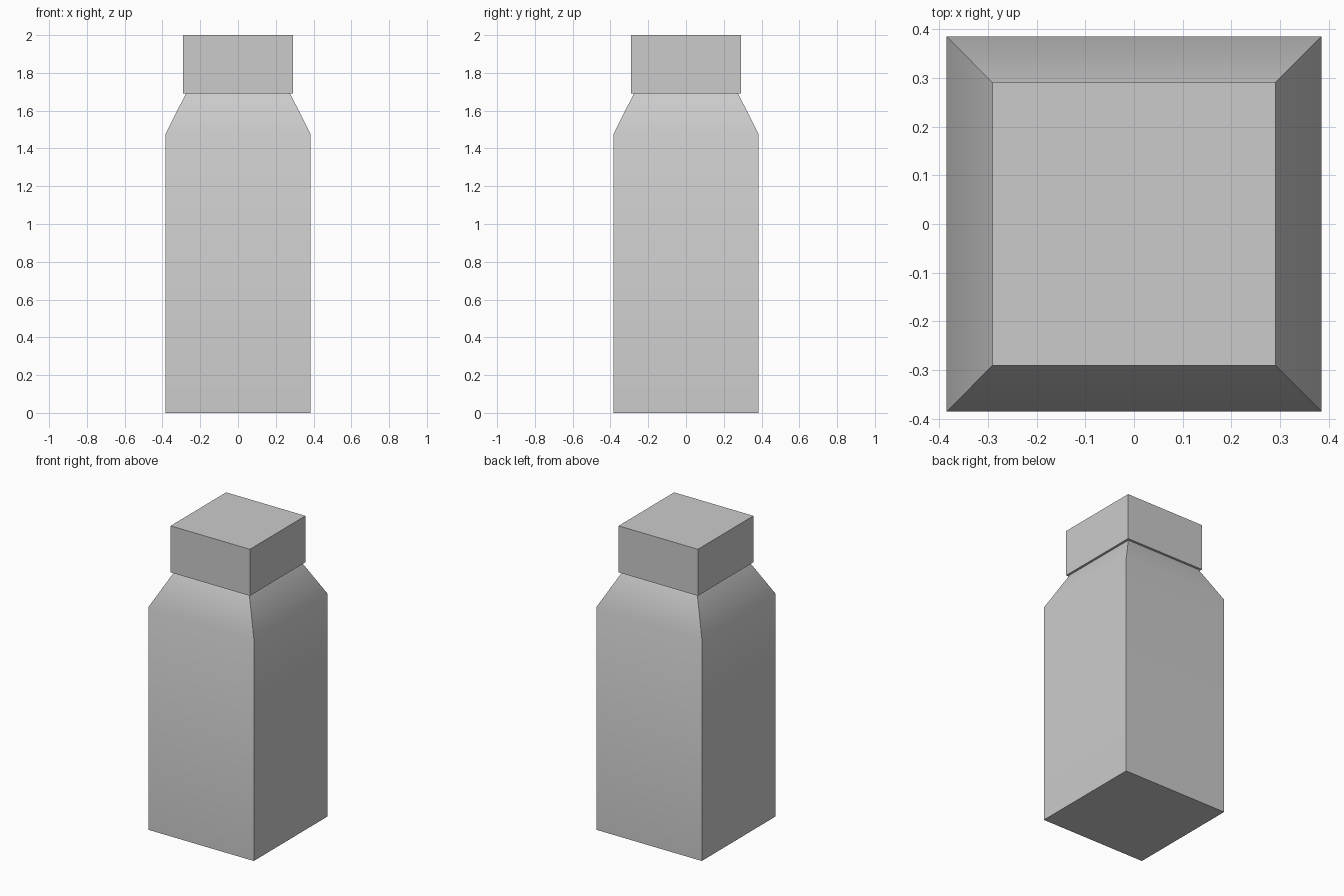
import bpy, bmesh
from math import radians

if "Cube" in bpy.data.objects:
    bpy.data.objects.remove(bpy.data.objects["Cube"])


def square_loft(name, profile):
    """Closed square solid lofted through (half_width, z) levels."""
    bm = bmesh.new()
    rings = [[bm.verts.new((sx * h, sy * h, z))
              for sx, sy in ((-1, -1), (1, -1), (1, 1), (-1, 1))]
             for h, z in profile]
    bm.faces.new(rings[0][::-1])
    bm.faces.new(rings[-1])
    for low, high in zip(rings, rings[1:]):
        for i in range(4):
            j = (i + 1) % 4
            bm.faces.new((low[i], low[j], high[j], high[i]))
    mesh = bpy.data.meshes.new(name)
    bm.to_mesh(mesh)
    bm.free()
    obj = bpy.data.objects.new(name, mesh)
    bpy.context.collection.objects.link(obj)
    return obj


# Bottle body with tapered shoulder, softly shaded where the shoulder starts
body = square_loft("bottle_body", [(0.385, 0), (0.385, 1.475), (0.275, 1.692)])
bpy.context.view_layer.objects.active = body
body.select_set(True)
bpy.ops.object.shade_smooth_by_angle(angle=radians(30))

# Square cap, slightly wider than the neck
square_loft("bottle_cap", [(0.29, 1.692), (0.29, 2.0)])
